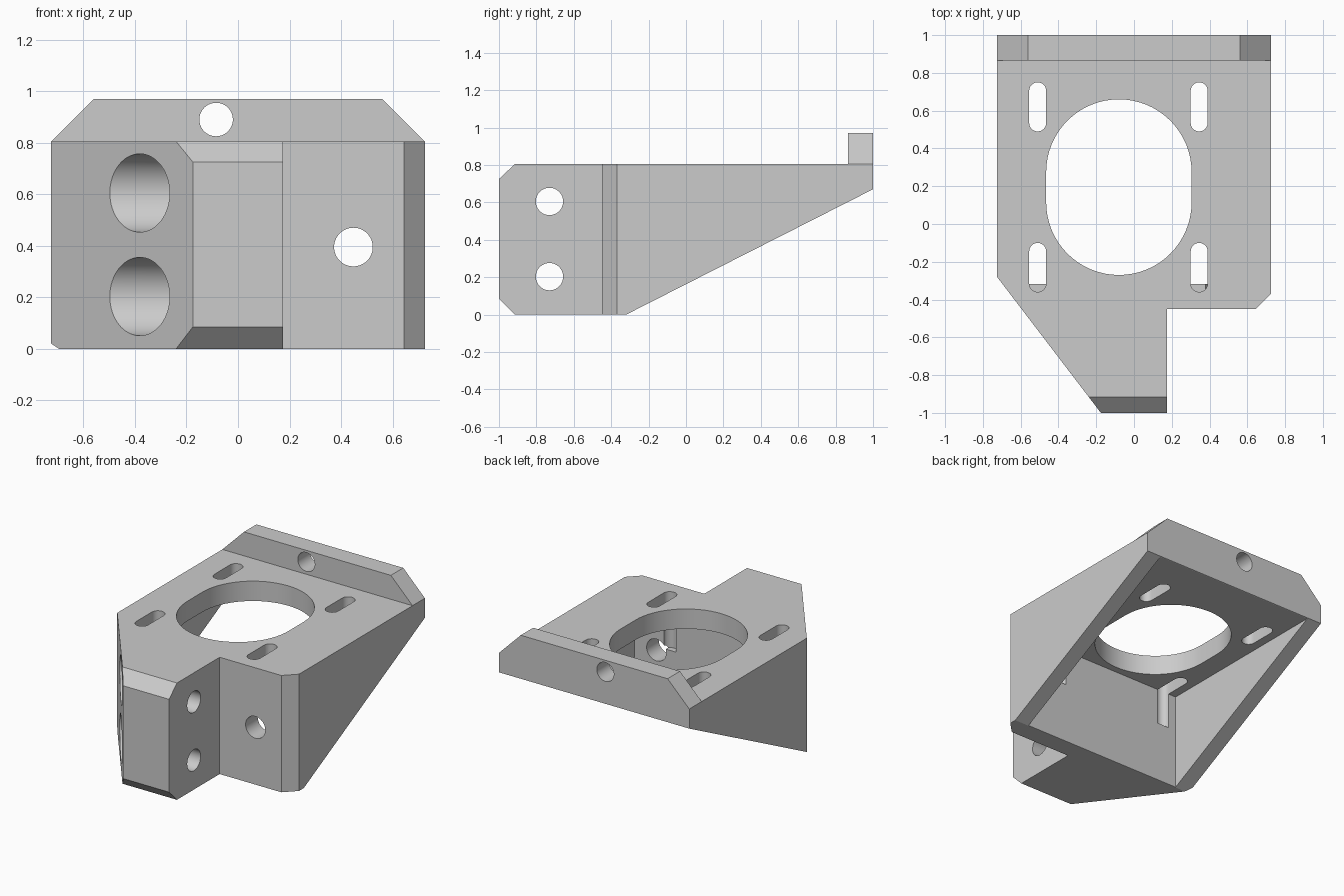
import bpy, bmesh, math
from mathutils import Vector

if "Cube" in bpy.data.objects:
    bpy.data.objects.remove(bpy.data.objects["Cube"], do_unlink=True)

grey = bpy.data.materials.new("mid_grey")
grey.use_nodes = True
grey.diffuse_color = (0.6, 0.6, 0.6, 1)
grey.node_tree.nodes["Principled BSDF"].inputs["Base Color"].default_value = (0.6, 0.6, 0.6, 1)


def prism(name, points, axis, lo, hi):
    """Extrude a 2D outline along an axis; outline uses the other two axes in order."""
    place = {"x": lambda a, b, d: (d, a, b),
             "y": lambda a, b, d: (a, d, b),
             "z": lambda a, b, d: (a, b, d)}[axis]
    bm = bmesh.new()
    base = bm.faces.new([bm.verts.new(place(a, b, lo)) for a, b in points])
    top = bmesh.ops.extrude_face_region(bm, geom=[base])["geom"]
    bmesh.ops.translate(bm, vec=Vector(place(0, 0, hi - lo)),
                        verts=[v for v in top if isinstance(v, bmesh.types.BMVert)])
    bmesh.ops.recalc_face_normals(bm, faces=bm.faces)
    mesh = bpy.data.meshes.new(name)
    bm.to_mesh(mesh)
    bm.free()
    mesh.materials.append(grey)
    obj = bpy.data.objects.new(name, mesh)
    bpy.context.collection.objects.link(obj)
    return obj


def slot(cx, cy, radius, stretch=0, steps=32):
    """Outline of a circle, or of a slot stretched along its second axis."""
    points = []
    for side in (1, -1):
        for i in range(steps + (1 if stretch else 0)):
            t = math.pi * i / steps
            points.append((cx + side * radius * math.cos(t),
                           cy + side * (stretch + radius * math.sin(t))))
    return points


def combine(target, tool, operation="DIFFERENCE"):
    """Apply a boolean and discard the tool."""
    tool.hide_render = True
    mod = target.modifiers.new("cut", "BOOLEAN")
    mod.operation, mod.object, mod.solver = operation, tool, "EXACT"
    bpy.context.view_layer.objects.active = target
    bpy.ops.object.modifier_apply(modifier=mod.name)
    bpy.data.objects.remove(tool, do_unlink=True)


# Bracket body: plan outline trimmed by the sloped side profile
plan = [(-0.725, 1), (-0.725, -0.28), (-0.099, -1.1), (0.175, -1.1),
        (0.175, -0.45), (0.645, -0.45), (0.725, -0.37), (0.725, 1)]
side = [(-1, 0.085), (-0.915, 0), (-0.32, 0), (1.1, 0.721),
        (1.1, 0.805), (-0.915, 0.805), (-1, 0.725)]
body = prism("bracket_body", plan, "z", -0.1, 0.9)
combine(body, prism("side_profile", side, "x", -1, 1), "INTERSECT")

# Cavity under the top plate, between the two side walls and the front wall
cavity = [(-0.615, -0.318), (0.615, -0.318), (0.615, 1.2), (-0.615, 1.2)]
combine(body, prism("cavity", cavity, "z", -0.1, 0.668))

# Large opening and four adjusting slots in the top plate
combine(body, prism("opening", slot(-0.08, 0.195, 0.385, 0.08), "z", 0.5, 1))
for x in (-0.51, 0.345):
    for y in (-0.23, 0.62):
        combine(body, prism("slot", slot(x, y, 0.045, 0.085, 12), "z", 0.42, 1))

# Bolt holes with wide counterbores through the front block
for z in (0.203, 0.605):
    combine(body, prism("counterbore", slot(-0.73, z, 0.152), "x", -1, 0.04))
    combine(body, prism("bolt_hole", slot(-0.73, z, 0.073), "x", -0.1, 0.4))

# Hole through the front wall
combine(body, prism("wall_hole", slot(0.448, 0.395, 0.075), "y", -0.6, -0.2))

# Upright lip along the back edge, with its own hole
lip_outline = [(-0.725, 0.805), (0.725, 0.805), (0.56, 0.97), (-0.56, 0.97)]
lip = prism("back_lip", lip_outline, "y", 0.865, 1)
combine(lip, prism("lip_hole", slot(-0.085, 0.89, 0.065), "y", 0.7, 1.2))

# Round holes shade smoothly, edges stay sharp
for obj in (body, lip):
    bpy.ops.object.select_all(action="DESELECT")
    obj.select_set(True)
    bpy.context.view_layer.objects.active = obj
    bpy.ops.object.shade_smooth_by_angle(angle=math.radians(25))
